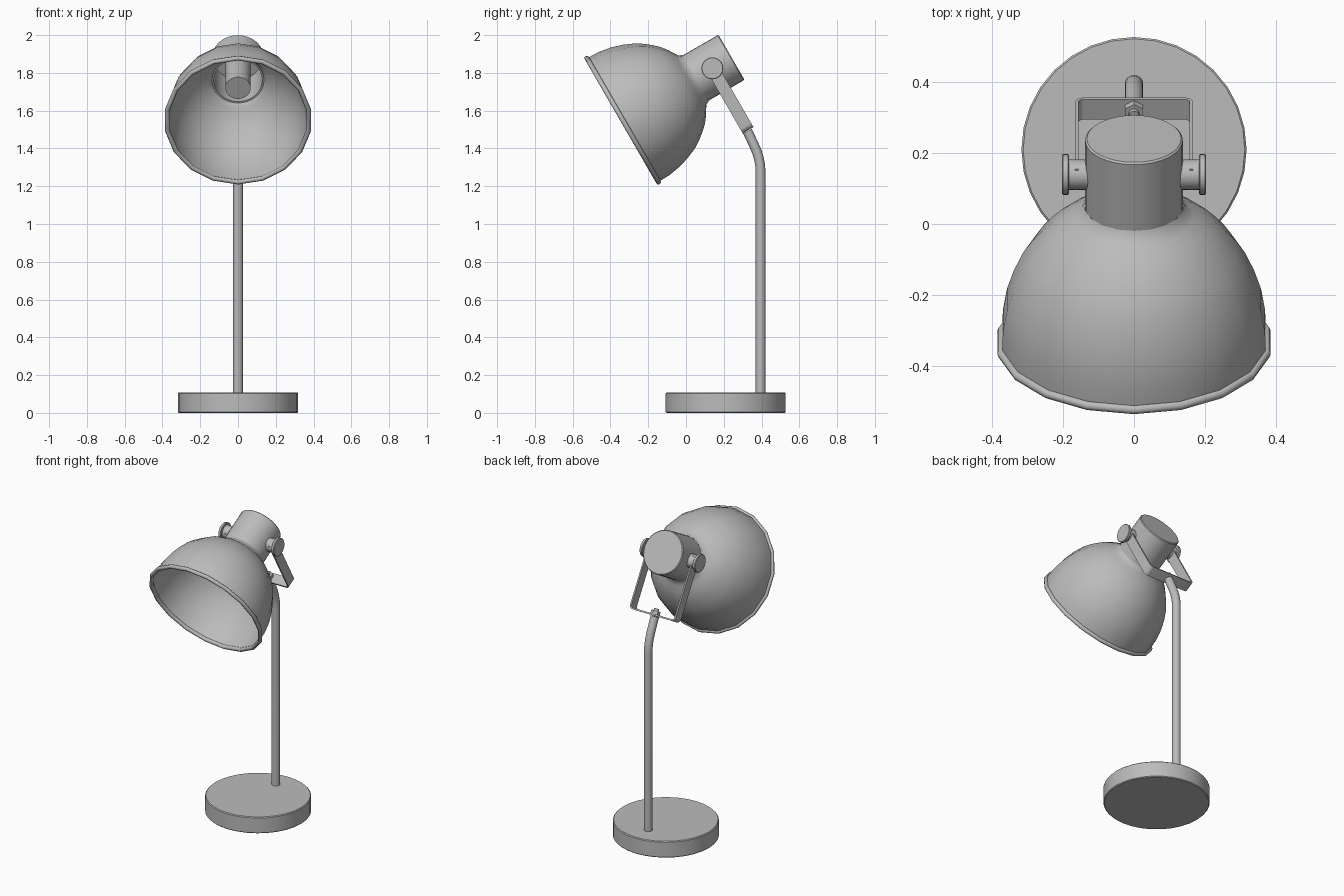
import bpy, bmesh, math
from mathutils import Matrix

cube = bpy.data.objects.get("Cube")
if cube:
    bpy.data.objects.remove(cube, do_unlink=True)

# Single grey finish
grey = bpy.data.materials.new("grey_metal")
grey.use_nodes = True
colour = (0.5, 0.5, 0.5, 1)
grey.diffuse_color = colour
grey.node_tree.nodes["Principled BSDF"].inputs["Base Color"].default_value = colour

# Tilted frame: origin at the rim centre, z along the head, y down the bracket
HEAD = Matrix.Translation((0, -0.335, 1.55)) @ Matrix.Rotation(math.radians(-60), 4, 'X')
PIVOT = 0.548


def finish(name, bm, matrix, angle=35):
    bmesh.ops.remove_doubles(bm, verts=bm.verts, dist=1e-5)
    bmesh.ops.recalc_face_normals(bm, faces=bm.faces)
    mesh = bpy.data.meshes.new(name)
    bm.to_mesh(mesh)
    bm.free()
    ob = bpy.data.objects.new(name, mesh)
    bpy.context.collection.objects.link(ob)
    ob.matrix_world = matrix
    mesh.materials.append(grey)
    bpy.ops.object.select_all(action='DESELECT')
    ob.select_set(True)
    bpy.context.view_layer.objects.active = ob
    bpy.ops.object.shade_smooth_by_angle(angle=math.radians(angle))
    return ob


def lathe(name, profile, steps, matrix, angle=35):
    """Spin (radius, height) points around local z."""
    bm = bmesh.new()
    rings = []
    for i in range(steps):
        a = math.tau * i / steps - math.pi / 2
        rings.append([bm.verts.new((r * math.cos(a), r * math.sin(a), z)) for r, z in profile])
    for i in range(steps):
        a, b = rings[i], rings[(i + 1) % steps]
        for j in range(len(profile)):
            k = (j + 1) % len(profile)
            if profile[j][0] == 0 and profile[k][0] == 0:
                continue
            quad = [a[j], b[j], b[k], a[k]]
            if profile[j][0] == 0:
                quad = [a[j], b[k], a[k]]
            elif profile[k][0] == 0:
                quad = [a[j], b[j], a[k]]
            bm.faces.new(quad)
    return finish(name, bm, matrix, angle)


def disc(r, z0, z1, b=0.0):
    """Profile of a solid cylinder with chamfered ends."""
    if not b:
        return [(0, z0), (r, z0), (r, z1), (0, z1)]
    return [(0, z0), (r - b, z0), (r, z0 + b), (r, z1 - b), (r - b, z1), (0, z1)]


# Base
lathe("base", disc(0.318, 0, 0.108, 0.005), 32, Matrix.Translation((0, 0.21, 0)))

# Shade: outer wall up to the neck, then back down the inner wall
outer = [(0.378, 0), (0.376, 0.07), (0.364, 0.14), (0.345, 0.2), (0.319, 0.26),
         (0.293, 0.3), (0.265, 0.335), (0.235, 0.367), (0.2, 0.394), (0.17, 0.412),
         (0.15, 0.426), (0.14, 0.445)]
inner = [(r - 0.008, z - 0.006 * z / 0.44) for r, z in reversed(outer)]
lathe("shade", outer + inner, 18, HEAD, 50)

# Rolled rim
rim = [(0.379 + 0.013 * math.cos(math.tau * i / 8), 0.013 * math.sin(math.tau * i / 8))
       for i in range(8)]
lathe("shade_rim", rim, 18, HEAD, 60)

# Hollow housing behind the shade and the bulb holder inside it
lathe("housing", [(0.138, 0.42), (0.138, 0.66), (0.133, 0.665), (0, 0.665),
                  (0, 0.654), (0.129, 0.654), (0.129, 0.42)], 32, HEAD)
lathe("bulb_holder", disc(0.067, 0.34, 0.656), 24, HEAD)

# Pivot spacers and knobs on both sides
for side, label in ((1, "left"), (-1, "right")):
    m = HEAD @ Matrix.Translation((0, 0, PIVOT)) @ Matrix.Rotation(side * math.pi / 2, 4, 'Y')
    lathe(label + "_spacer", disc(0.043, 0.125, 0.186), 24, m)
    lathe(label + "_knob", disc(0.058, 0.184, 0.203, 0.003), 24, m)

# U-shaped bracket with rounded corners
def u_path(half, end, radius):
    right = [(half, -0.03)]
    for i in range(6):
        a = math.pi / 2 * i / 5
        right.append((half - radius + radius * math.cos(a), end - radius + radius * math.sin(a)))
    return right + [(-x, y) for x, y in reversed(right)]

bm = bmesh.new()
out_path, in_path = u_path(0.167, 0.378, 0.026), u_path(0.157, 0.368, 0.016)
rows = [[bm.verts.new((x, y, PIVOT + dz)) for x, y in path]
        for path, dz in ((out_path, -0.033), (out_path, 0.033), (in_path, 0.033), (in_path, -0.033))]
for r in range(4):
    a, b = rows[r], rows[(r + 1) % 4]
    for i in range(len(a) - 1):
        bm.faces.new((a[i], a[i + 1], b[i + 1], b[i]))
for end in (0, -1):
    bm.faces.new([row[end] for row in rows])
finish("bracket", bm, HEAD)

# Hex nut and bolt tip on the crossbar
nut = HEAD @ Matrix.Translation((0, 0.37, PIVOT)) @ Matrix.Rotation(math.pi / 2, 4, 'X')
lathe("nut", disc(0.029, 0, 0.024), 6, nut, 20)
lathe("bolt_tip", disc(0.015, 0, 0.038), 12, nut)

# Pole: straight up, then bent toward the bracket
path = [(0.395, 0.1), (0.395, 1.28), (0.392, 1.315), (0.385, 1.35),
        (0.374, 1.385), (0.36, 1.418), (0.325, 1.492)]
bm = bmesh.new()
rings = []
for i, (y, z) in enumerate(path):
    p, n = path[max(i - 1, 0)], path[min(i + 1, len(path) - 1)]
    t = math.atan2(n[0] - p[0], n[1] - p[1])
    ring = []
    for k in range(16):
        a = math.tau * k / 16
        u = 0.026 * math.sin(a)
        ring.append(bm.verts.new((0.026 * math.cos(a), y + u * math.cos(t), z - u * math.sin(t))))
    rings.append(ring)
for a, b in zip(rings, rings[1:]):
    for k in range(16):
        bm.faces.new((a[k], a[(k + 1) % 16], b[(k + 1) % 16], b[k]))
bm.faces.new(rings[0])
bm.faces.new(rings[-1])
finish("pole", bm, Matrix.Identity(4))
